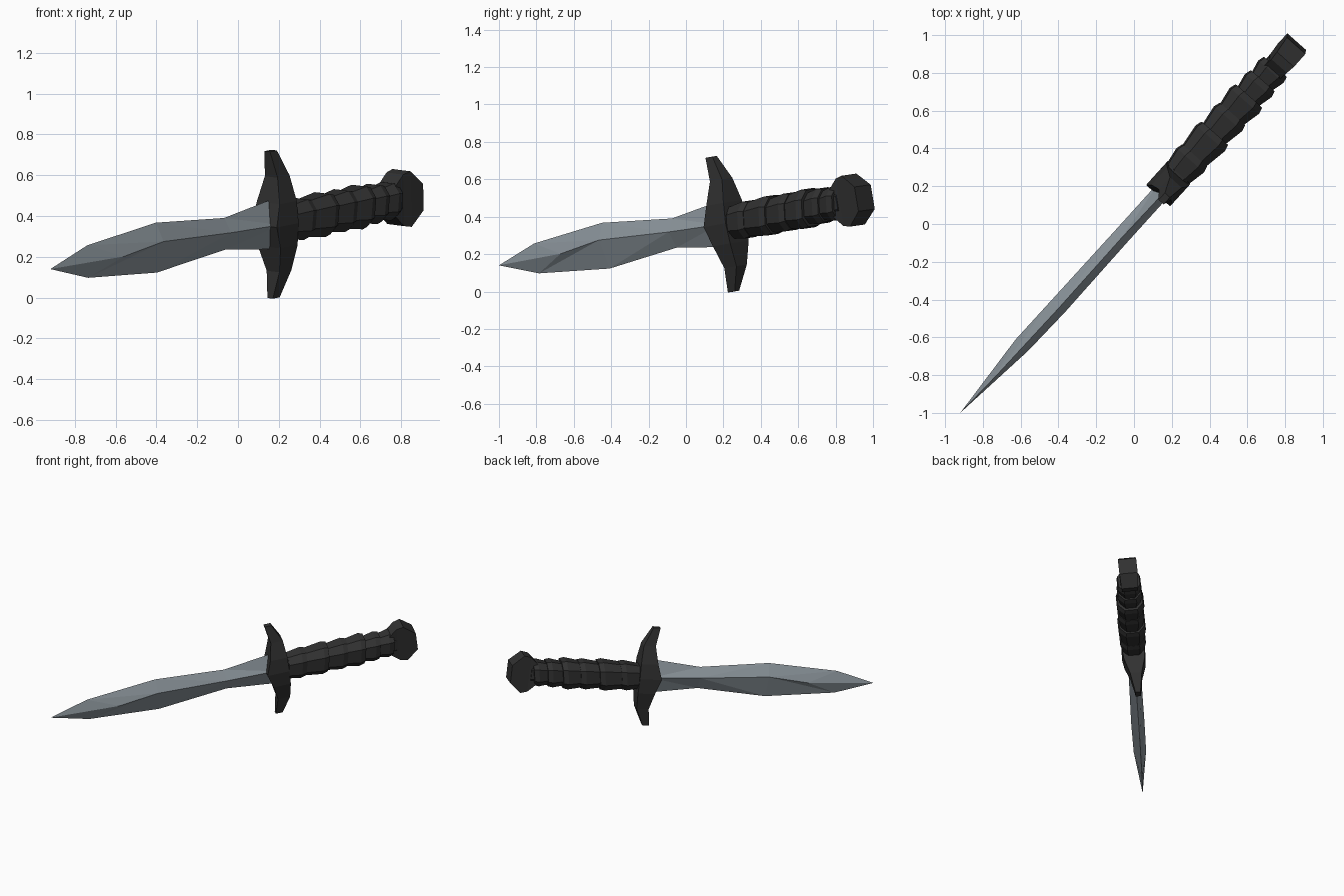
import bpy, bmesh
from mathutils import Vector, Matrix

if "Cube" in bpy.data.objects:
    bpy.data.objects.remove(bpy.data.objects["Cube"])

# Dagger frame: s runs from tip to pommel, w across the blade, n through its thickness
TIP = Vector((-0.92, -1.0, 0.14))
S = Vector((1.78, 1.955, 0.36)).normalized()
W = Vector((-0.02, -0.165, 0.986))
W = (W - S * W.dot(S)).normalized()
N = S.cross(W)
FRAME = Matrix((S, W, N)).transposed()


def material(name, color):
    m = bpy.data.materials.new(name)
    m.diffuse_color = (*color, 1)
    m.use_nodes = True
    m.node_tree.nodes["Principled BSDF"].inputs["Base Color"].default_value = m.diffuse_color
    return m


steel = material("blue grey steel", (0.26, 0.30, 0.33))
dark = material("charcoal", (0.031, 0.031, 0.031))


def finish(name, bm, mat):
    """Turn local (s, w, n) geometry into a placed object."""
    bmesh.ops.recalc_face_normals(bm, faces=bm.faces)
    for v in bm.verts:
        v.co = TIP + FRAME @ v.co
    me = bpy.data.meshes.new(name)
    bm.to_mesh(me)
    bm.free()
    me.materials.append(mat)
    bpy.context.collection.objects.link(bpy.data.objects.new(name, me))


def loft(name, rings, mat):
    """Skin equal-sized rings and cap both ends."""
    bm = bmesh.new()
    vs = [[bm.verts.new(p) for p in r] for r in rings]
    for a, b in zip(vs, vs[1:]):
        for i in range(len(a)):
            j = (i + 1) % len(a)
            bm.faces.new((a[i], a[j], b[j], b[i]))
    bm.faces.new(vs[0])
    bm.faces.new(vs[-1])
    finish(name, bm, mat)


# Blade: edge stations, and a central ridge on each side that starts behind the point
bm = bmesh.new()
tip = bm.verts.new((0, 0, 0))
edge = [(0.275, 0.081), (0.78, 0.124), (1.28, 0.079), (1.64, 0.125)]
ridge = [(0.49, 0.0, 0.045), (0.78, 0.035, 0.048), (1.28, 0.01, 0.045), (1.64, 0.0, 0.045)]
up = [bm.verts.new((s, w, 0)) for s, w in edge]
low = [bm.verts.new((s, -w, 0)) for s, w in edge]
sides = []
for sign in (1, -1):
    mid = [bm.verts.new((s, w, sign * n)) for s, w, n in ridge]
    sides.append(mid)
    for rim in (up, low):
        bm.faces.new((tip, rim[0], mid[0]))
        for i in range(3):
            bm.faces.new((rim[i], rim[i + 1], mid[i + 1]))
            bm.faces.new((rim[i], mid[i + 1], mid[i]))
bm.faces.new((up[-1], sides[0][-1], low[-1], sides[1][-1]))
finish("blade", bm, steel)

# Crossguard: thick at the middle, tapering to tips that lean toward the blade
half = [(0.0, 1.57, 1.73, 0.085), (0.11, 1.605, 1.73, 0.075),
        (0.235, 1.63, 1.718, 0.042), (0.365, 1.605, 1.655, 0.018)]
stations = [(-w, a, b, n) for w, a, b, n in half[:0:-1]] + half
loft("crossguard", [[(a, w, -n), (b, w, -n), (b, w, n), (a, w, n)]
                    for w, a, b, n in stations], dark)


def octagon(s, w, n, slant=0.0):
    pts = [(1, .5), (.5, 1), (-.5, 1), (-1, .5), (-1, -.5), (-.5, -1), (.5, -1), (1, -.5)]
    return [(s + slant * a * w, a * w, b * n) for a, b in pts]


# Grip core
loft("grip_core", [octagon(1.70, 0.085, 0.07), octagon(2.52, 0.07, 0.062)], dark)

# Grip wraps: slanted bands, each flaring toward the pommel
cuts = [1.73, 1.86, 2.02, 2.16, 2.29, 2.40, 2.50]
size = [0.098, 0.104, 0.100, 0.104, 0.094, 0.090]
for i, r in enumerate(size):
    a, b = cuts[i], cuts[i + 1]
    loft(f"grip_wrap_{i + 1}", [octagon(a, r * 0.86, r * 0.78, 0.15),
                                octagon(b - 0.035, r, r * 0.95, 0.15),
                                octagon(b, r * 0.93, r * 0.86, 0.15)], dark)

# Pommel: square-sectioned knob, widest across w
loft("pommel", [[(s, -w, -n), (s, w, -n), (s, w, n), (s, -w, n)]
                for s, w, n in [(2.47, 0.07, 0.055), (2.535, 0.128, 0.055),
                                (2.585, 0.138, 0.06), (2.668, 0.066, 0.066)]], dark)
